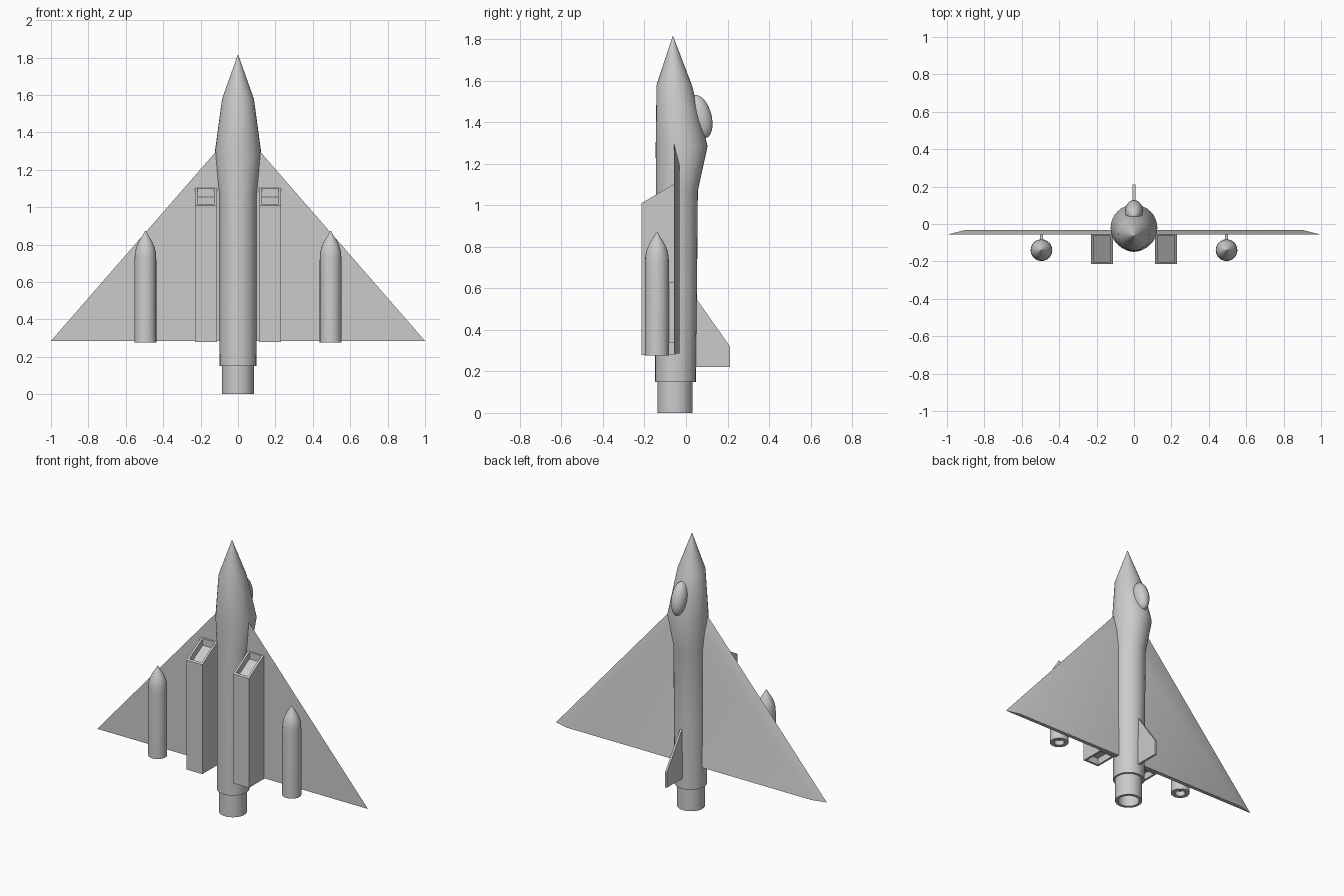
import bpy, bmesh, math
from mathutils import Vector

cube = bpy.data.objects.get("Cube")
if cube:
    bpy.data.objects.remove(cube, do_unlink=True)

grey = bpy.data.materials.new("airframe grey")
grey.use_nodes = True
colour = (0.6, 0.6, 0.6, 1.0)
grey.diffuse_color = colour
grey.node_tree.nodes["Principled BSDF"].inputs["Base Color"].default_value = colour


def finish(bm, name, smooth=True):
    bmesh.ops.recalc_face_normals(bm, faces=bm.faces)
    mesh = bpy.data.meshes.new(name)
    bm.to_mesh(mesh)
    bm.free()
    mesh.materials.append(grey)
    obj = bpy.data.objects.new(name, mesh)
    bpy.context.collection.objects.link(obj)
    if smooth:
        bpy.ops.object.select_all(action='DESELECT')
        obj.select_set(True)
        bpy.context.view_layer.objects.active = obj
        bpy.ops.object.shade_smooth_by_angle(angle=math.radians(30))
    return obj


def loft_rings(name, profile, x=0.0, sides=32):
    """Round body from (radius, centre y, height) rings, capped at both ends."""
    bm = bmesh.new()
    rings = []
    for r, y, z in profile:
        angles = [math.tau * i / sides for i in range(sides)]
        rings.append([bm.verts.new((x + r * math.cos(a), y + r * math.sin(a), z))
                      for a in angles])
    for low, high in zip(rings, rings[1:]):
        for i in range(sides):
            j = (i + 1) % sides
            bm.faces.new((low[i], low[j], high[j], high[i]))
    bm.faces.new(rings[0])
    bm.faces.new(rings[-1])
    return finish(bm, name)


def bridge(bm, first, second):
    """Solid between two matching outlines."""
    a = [bm.verts.new(p) for p in first]
    b = [bm.verts.new(p) for p in second]
    caps = bm.faces.new(a), bm.faces.new(b)
    for i in range(len(a)):
        j = (i + 1) % len(a)
        bm.faces.new((a[i], a[j], b[j], b[i]))
    bmesh.ops.recalc_face_normals(bm, faces=bm.faces)
    return caps


def recess(bm, face, margin, depth):
    """Frame a face and sink its middle along z."""
    bmesh.ops.inset_individual(bm, faces=[face], thickness=margin)
    bmesh.ops.inset_individual(bm, faces=[face], thickness=0.0005)
    bmesh.ops.translate(bm, verts=face.verts, vec=Vector((0, 0, depth)))


# Fuselage with pointed nose
loft_rings("fuselage", [(0.098, -0.051, 0.15), (0.1, -0.047, 0.6), (0.101, -0.044, 1.07),
                        (0.125, -0.021, 1.285), (0.085, -0.057, 1.58),
                        (0.001, -0.063, 1.815)])

# Hollow exhaust nozzle
loft_rings("nozzle", [(0.066, -0.053, 0.08), (0.066, -0.053, 0), (0.085, -0.053, 0),
                      (0.085, -0.053, 0.16)])

# Delta wing with bevelled leading edges
def wing_outline(tip, root, apex, y):
    return [(-tip, y, 0.285), (tip, y, 0.285), (root, y, apex), (-root, y, apex)]

bm = bmesh.new()
bridge(bm, wing_outline(1.0, 0.12, 1.295, -0.057), wing_outline(0.9, 0.11, 1.2, -0.032))
finish(bm, "delta_wing")

# Tail fin
fin = [(0.0, 0.22), (0.212, 0.22), (0.212, 0.32), (0.05, 0.55), (0.0, 0.55)]
bm = bmesh.new()
bridge(bm, [(-0.007, y, z) for y, z in fin], [(0.007, y, z) for y, z in fin])
finish(bm, "tail_fin", smooth=False)

# Cockpit canopy, leaning along the sloped spine
bm = bmesh.new()
bmesh.ops.create_uvsphere(bm, u_segments=24, v_segments=16, radius=1.0)
bmesh.ops.scale(bm, verts=bm.verts, vec=Vector((0.048, 0.055, 0.107)))
canopy = finish(bm, "canopy")
canopy.location = (0, 0.068, 1.427)
canopy.rotation_euler.x = math.radians(15)

for side, s in (("right", -1), ("left", 1)):
    # Slant-topped intake duct, recessed at both ends
    corners = [(0.113, -0.215, 1.01), (0.231, -0.215, 1.01),
               (0.231, -0.05, 1.107), (0.113, -0.05, 1.107)]
    bm = bmesh.new()
    bottom, top = bridge(bm, [(s * x, y, 0.28) for x, y, z in corners],
                         [(s * x, y, z) for x, y, z in corners])
    recess(bm, top, 0.02, -0.045)
    recess(bm, bottom, 0.02, 0.045)
    finish(bm, side + "_intake", smooth=False)

    # Underwing pod with ogive nose and hollow tail
    nose = [(0.058 * math.cos(t * math.pi / 12), -0.14, 0.72 + 0.15 * (t / 6) ** 0.8)
            for t in range(6)]
    loft_rings(side + "_pod", [(0.032, -0.14, 0.31), (0.032, -0.14, 0.277),
                               (0.058, -0.14, 0.277)] + nose + [(0.002, -0.14, 0.872)],
               x=s * 0.495, sides=24)

    # Pylon joining pod to wing
    bm = bmesh.new()
    bmesh.ops.create_cube(bm, size=1.0)
    bmesh.ops.scale(bm, verts=bm.verts, vec=Vector((0.016, 0.06, 0.29)))
    bmesh.ops.translate(bm, verts=bm.verts, vec=Vector((s * 0.495, -0.08, 0.485)))
    finish(bm, side + "_pylon", smooth=False)
